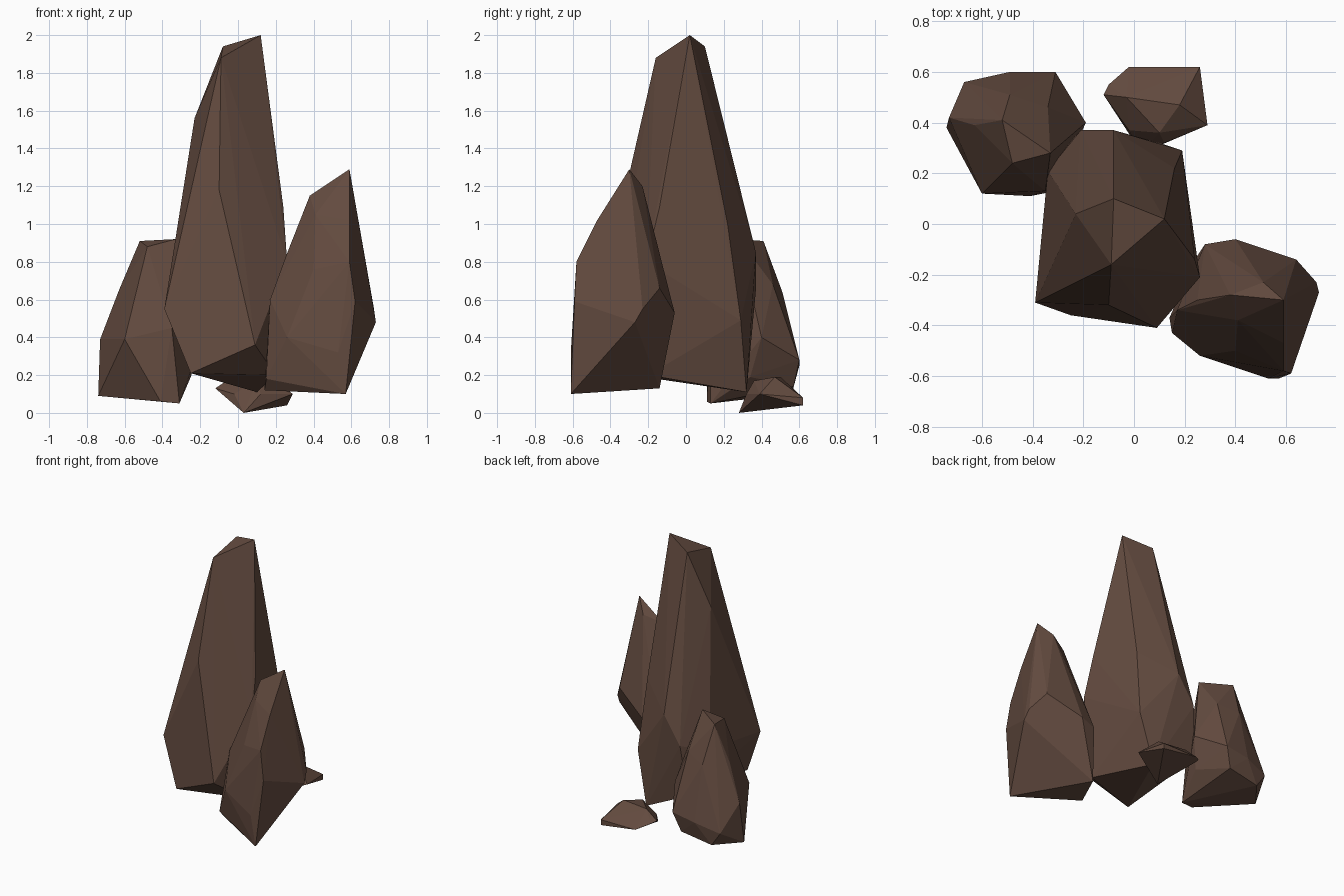
import bpy
import bmesh

# Remove the default object if present
default_cube = bpy.data.objects.get("Cube")
if default_cube:
    bpy.data.objects.remove(default_cube, do_unlink=True)


def make_material(name, colour):
    material = bpy.data.materials.new(name)
    material.use_nodes = True
    material.diffuse_color = colour
    for node in material.node_tree.nodes:
        if node.type == 'BSDF_PRINCIPLED':
            node.inputs["Base Color"].default_value = colour
            node.inputs["Roughness"].default_value = 0.9
    return material


def build_rock(name, material, *rings):
    """Wrap a faceted, flat shaded convex stone around rings of corner points."""
    bm = bmesh.new()
    for ring in rings:
        for corner in ring:
            bm.verts.new(corner)
    hull = bmesh.ops.convex_hull(bm, input=list(bm.verts))
    # Discard any corner that the hull swallowed
    swallowed = set(hull["geom_interior"]) | set(hull["geom_unused"])
    loose = [item for item in swallowed if isinstance(item, bmesh.types.BMVert)]
    bmesh.ops.delete(bm, geom=loose, context='VERTS')
    bmesh.ops.recalc_face_normals(bm, faces=list(bm.faces))
    mesh = bpy.data.meshes.new(name)
    bm.to_mesh(mesh)
    bm.free()
    mesh.materials.append(material)
    rock = bpy.data.objects.new(name, mesh)
    bpy.context.collection.objects.link(rock)
    return rock


brown_stone = make_material("brown_stone", (0.125, 0.07, 0.05, 1))

# Tall central spire: tip, shoulders, waist, foot
tip = [(.12, .02, 2), (-.08, .1, 1.94), (-.09, -.16, 1.88)]
shoulders = [(-.23, .04, 1.56), (-.1, -.32, 1.18), (.24, -.14, 1.09),
             (.16, .22, 1)]
waist = [(-.39, -.31, .55), (.26, -.21, .8), (.19, .29, .49), (-.08, .37, .85),
         (-.21, .37, .65), (-.34, .21, .6), (.09, -.41, .36)]
foot = [(-.25, -.36, .21), (.1, .32, .11), (-.25, .33, .28), (.2, -.2, .2)]
build_rock("tall_spire", brown_stone, tip, shoulders, waist, foot)

# Medium pointed rock at the front left
tip = [(.59, -.3, 1.29), (.51, -.23, 1.2), (.38, -.28, 1.15)]
shoulders = [(.41, -.38, 1.05), (.25, -.3, .82), (.4, -.5, .76),
             (.59, -.47, 1.02), (.59, -.58, .8), (.64, -.14, .66)]
waist = [(.17, -.34, .6), (.62, -.59, .59), (.73, -.27, .48), (.72, -.23, .55),
         (.4, -.06, .53), (.28, -.08, .5), (.53, -.61, .32), (.26, -.52, .4)]
foot = [(.57, -.61, .1), (.14, -.37, .12), (.15, -.43, .18), (.24, -.14, .13)]
build_rock("left_rock", brown_stone, tip, shoulders, waist, foot)

# Shorter blunt rock at the back right
tip = [(-.52, .41, .91), (-.33, .28, .92), (-.48, .24, .88)]
shoulders = [(-.63, .39, .65), (-.49, .51, .64), (-.34, .46, .68),
             (-.35, .13, .45)]
waist = [(-.6, .12, .39), (-.73, .42, .39), (-.19, .4, .4), (-.31, .6, .28),
         (-.49, .6, .25), (-.67, .56, .2)]
foot = [(-.41, .11, .06), (-.31, .13, .05), (-.74, .38, .09),
        (-.6, .56, .1), (-.36, .57, .14), (-.25, .34, .19)]
build_rock("right_rock", brown_stone, tip, shoulders, waist, foot)

# Small low stone behind the spire
crown = [(.1, .36, .17), (-.03, .5, .19), (.18, .47, .19)]
rim = [(.29, .39, .1), (.12, .32, .1), (-.02, .37, .1), (-.02, .62, .08),
       (-.12, .51, .13), (-.1, .55, .12), (.26, .62, .08)]
foot = [(.03, .28, 0), (.26, .62, .04)]
build_rock("small_stone", brown_stone, crown, rim, foot)
